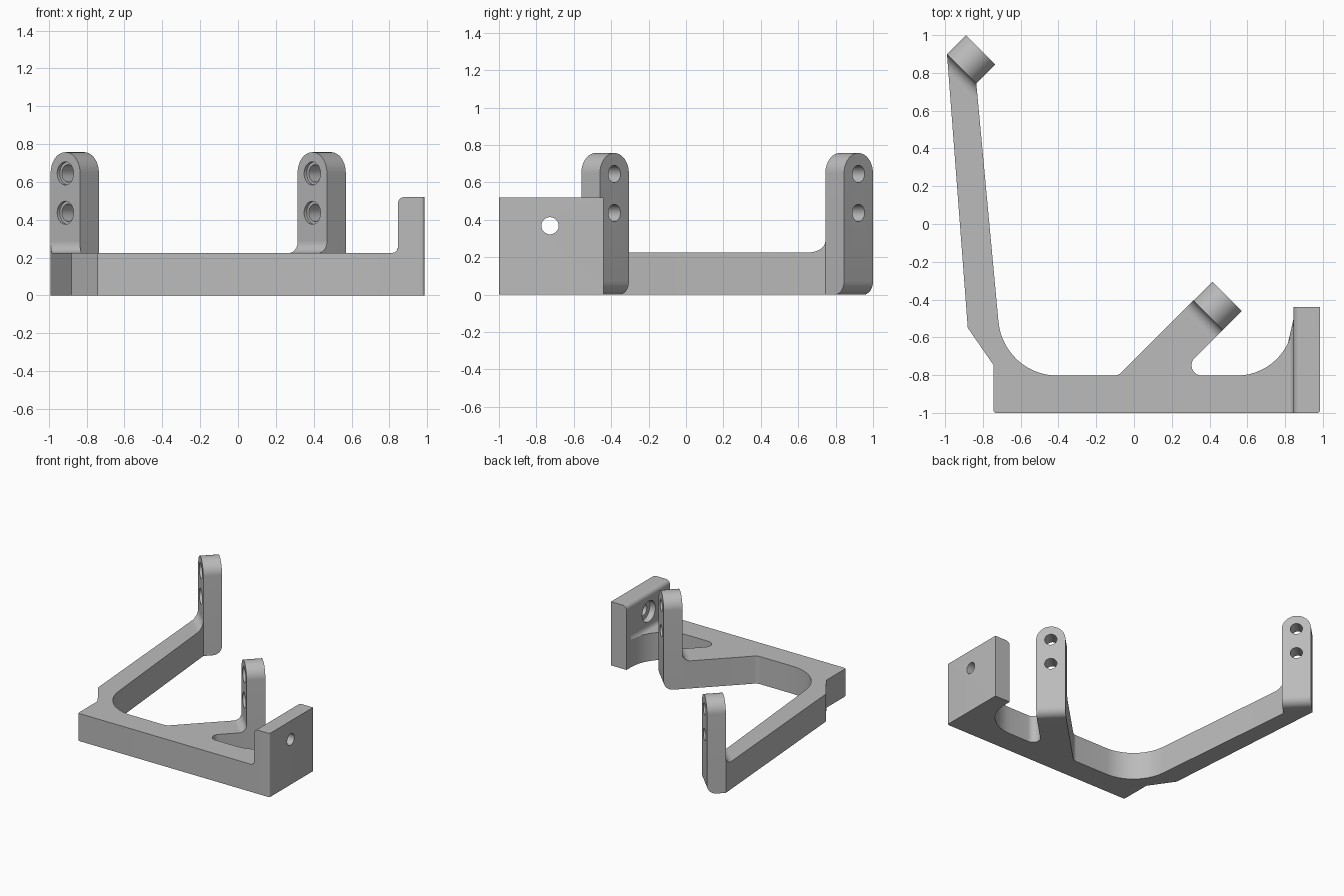
import bpy, bmesh, math
from mathutils import Vector as V

if "Cube" in bpy.data.objects:
    bpy.data.objects.remove(bpy.data.objects["Cube"])

grey = bpy.data.materials.new("plain_grey")
grey.use_nodes = True
grey.diffuse_color = (0.5, 0.5, 0.5, 1)
grey.node_tree.nodes["Principled BSDF"].inputs["Base Color"].default_value = grey.diffuse_color

X, Y, Z = V((1, 0, 0)), V((0, 1, 0)), V((0, 0, 1))
ACROSS = V((1, -1, 0)).normalized()   # pad width direction
OUT = V((1, 1, 0)).normalized()       # pad hole axis
BASE_H = 0.225
PAD_T, PAD_R, PAD_H = 0.141, 0.1096, 0.757


def rounded(corners, steps=14):
    """Outline from (x, y, radius) corners."""
    pts = []
    for i, (x, y, r) in enumerate(corners):
        p = V((x, y))
        if r == 0:
            new = [p]
        else:
            a = (V(corners[i - 1][:2]) - p).normalized()
            b = (V(corners[(i + 1) % len(corners)][:2]) - p).normalized()
            half = a.angle(b) / 2
            centre = p + (a + b).normalized() * (r / math.sin(half))
            s = p + a * (r / math.tan(half)) - centre
            e = p + b * (r / math.tan(half)) - centre
            total = s.angle(e)
            new = [centre + (s * math.sin(total * (1 - k / steps)) + e * math.sin(total * k / steps))
                   / math.sin(total) for k in range(steps + 1)]
        for q in new:
            if not pts or (q - pts[-1]).length > 1e-4:
                pts.append(q)
    return pts


def finish(name, bm):
    bmesh.ops.recalc_face_normals(bm, faces=bm.faces[:])
    mesh = bpy.data.meshes.new(name)
    bm.to_mesh(mesh)
    bm.free()
    mesh.materials.append(grey)
    obj = bpy.data.objects.new(name, mesh)
    bpy.context.collection.objects.link(obj)
    return obj


def prism(name, pts, origin, u, v, w, depth, bevel=None, radius=0):
    """Extrude an outline in the u, v plane along w, optionally rounding chosen edges."""
    bm = bmesh.new()
    face = bm.faces.new([bm.verts.new(origin + u * p[0] + v * p[1]) for p in pts])
    ext = bmesh.ops.extrude_face_region(bm, geom=[face])
    bmesh.ops.translate(bm, vec=w * depth,
                        verts=[g for g in ext["geom"] if isinstance(g, bmesh.types.BMVert)])
    bmesh.ops.recalc_face_normals(bm, faces=bm.faces[:])
    if bevel:
        edges = [e for e in bm.edges if all(bevel(q.co) for q in e.verts)]
        bmesh.ops.bevel(bm, geom=edges, offset=radius, segments=8, profile=0.5, affect='EDGES')
    return finish(name, bm)


def fillet(name, r, end_a, end_b, steps=10):
    """Concave fillet above the base; ends follow functions of distance t from the wall."""
    prof = [(0, BASE_H)]
    for k in range(steps + 1):
        a = math.pi / 2 * k / steps
        prof.append((r - r * math.sin(a), BASE_H + r - r * math.cos(a)))
    bm = bmesh.new()
    rings = [[bm.verts.new(end(t) + Z * z) for t, z in prof] for end in (end_a, end_b)]
    for ring in rings:
        bm.faces.new(ring)
    for i in range(len(prof)):
        j = (i + 1) % len(prof)
        bm.faces.new([rings[0][i], rings[0][j], rings[1][j], rings[1][i]])
    return finish(name, bm)


def along(start, toward):
    """Point on an arm edge at perpendicular distance t from the pad face."""
    p, q = V((*start, 0)), V((*toward, 0))
    d = (q - p) / (q - p).dot(-OUT)
    return lambda t: p + d * t


def activate(obj):
    bpy.ops.object.select_all(action='DESELECT')
    obj.select_set(True)
    bpy.context.view_layer.objects.active = obj


def drill(obj, origin, u, v, w, radius, start, depth):
    circle = [(radius * math.cos(math.tau * k / 40), radius * math.sin(math.tau * k / 40))
              for k in range(40)]
    cutter = prism("hole_cutter", circle, origin + w * start, u, v, w, depth)
    cutter.hide_render = True
    mod = obj.modifiers.new("hole", 'BOOLEAN')
    mod.operation, mod.solver, mod.object = 'DIFFERENCE', 'EXACT', cutter
    activate(obj)
    bpy.ops.object.modifier_apply(modifier=mod.name)
    bpy.data.objects.remove(cutter)


parts = []

# Flat frame: front bar, long arm and short diagonal arm
outline = rounded([
    (-0.745, -1, 0.015), (0.845, -1, 0), (0.845, -0.5, 0), (0.845, -0.803, 0.303),
    (0.227, -0.803, 0.055), (0.47, -0.56, 0), (0.315, -0.405, 0), (-0.083, -0.803, 0.06),
    (-0.691, -0.803, 0.315), (-0.835, 0.745, 0), (-0.99, 0.9, 0),
    (-0.88, -0.55, 0), (-0.745, -0.745, 0)])
parts.append(prism("base_frame", outline, V((0, 0, 0)), X, Y, Z, BASE_H))

# Upright end plate with a counterbored hole
plate = prism("end_plate", rounded([(0.845, 0, 0), (0.985, 0, 0), (0.985, 0.52, 0), (0.845, 0.52, 0.035)]),
              V((0, -1, 0)), X, Z, Y, 0.56,
              lambda c: c.x > 0.98 and c.y < -0.99, 0.015)
centre = V((0.845, -0.727, 0.368))
drill(plate, centre, Y, Z, X, 0.046, -0.1, 0.4)
drill(plate, centre, Y, Z, X, 0.085, -0.1, 0.15)
parts.append(plate)
parts.append(fillet("plate_fillet", 0.03, lambda t: V((0.845 - t, -1, 0)),
                    lambda t: V((0.845 - t, -0.5 - math.sqrt(0.303 ** 2 - (0.303 - t) ** 2), 0))))

# Round-topped mounting pads with two holes each
pad_outline = rounded([(-PAD_R, 0, 0), (PAD_R, 0, 0), (PAD_R, PAD_H, PAD_R), (-PAD_R, PAD_H, PAD_R)])
for name, x, y in (("long_arm_pad", -0.9125, 0.8225), ("short_arm_pad", 0.3925, -0.4825)):
    inner = V((x, y, 0))
    pad = prism(name, pad_outline, inner, ACROSS, Z, OUT, PAD_T,
                lambda c: c.z < 0.001 and (c - inner).dot(OUT) > 0.1, 0.07)
    for z in (0.645, 0.437):
        drill(pad, inner + Z * z, ACROSS, Z, OUT, 0.046, -0.1, 0.4)
        drill(pad, inner + Z * z, ACROSS, Z, OUT, 0.061, -0.1, 0.12)
    parts.append(pad)

# Fillets where the arms meet the pads
parts.append(fillet("long_arm_fillet", 0.06, along((-0.99, 0.9), (-0.88, -0.55)),
                    along((-0.835, 0.745), (-0.691, -0.803))))
parts.append(fillet("short_arm_fillet", 0.06, along((0.315, -0.405), (-0.083, -0.803)),
                    along((0.47, -0.56), (0.227, -0.803))))

for part in parts:
    activate(part)
    bpy.ops.object.shade_smooth_by_angle(angle=math.radians(30))
